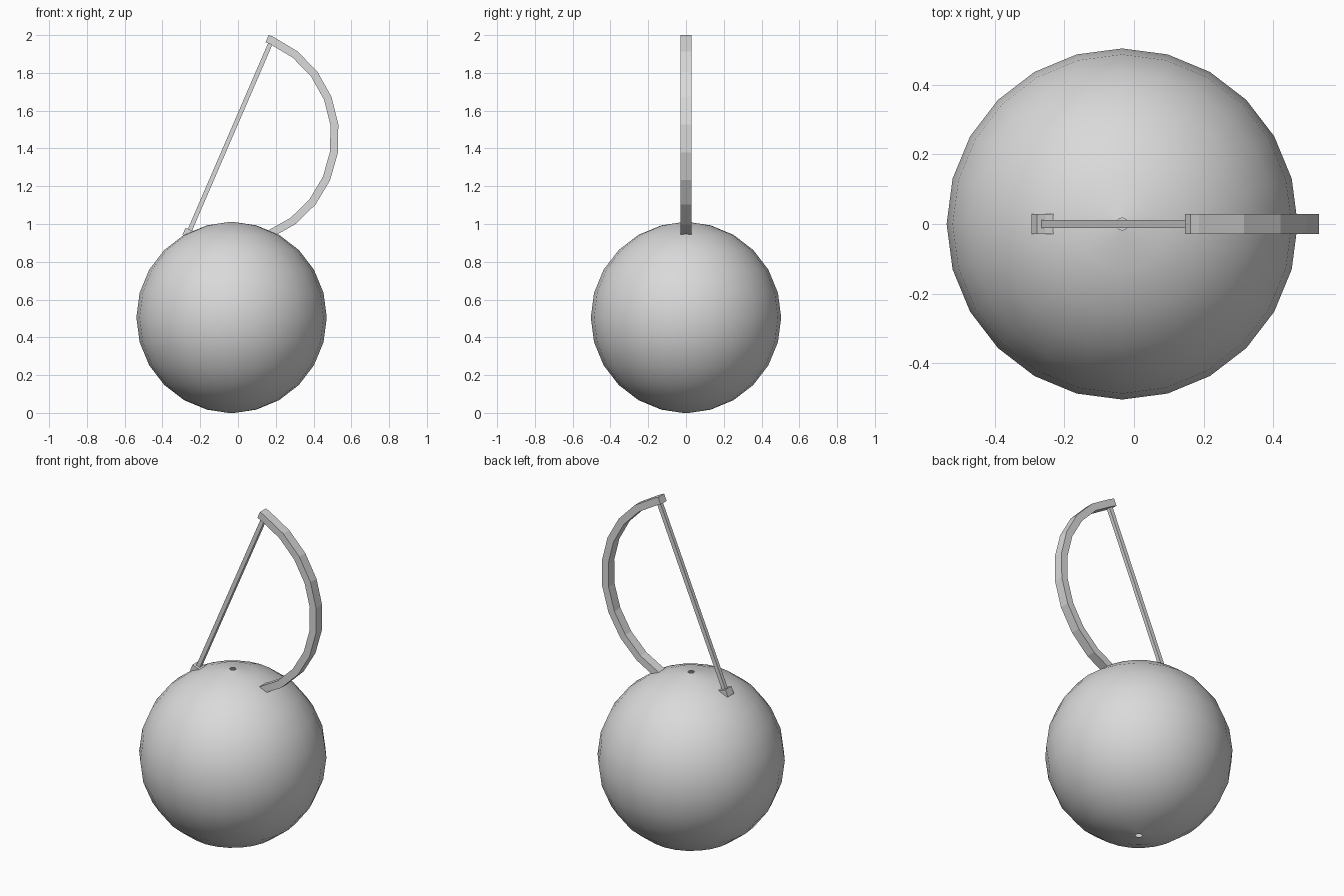
import bpy
import bmesh
from math import sin, cos, pi, radians
from mathutils import Vector

cube = bpy.data.objects.get("Cube")
if cube:
    bpy.data.objects.remove(cube, do_unlink=True)

grey = bpy.data.materials.new("plain grey")
grey.use_nodes = True
grey.diffuse_color = (0.7, 0.7, 0.7, 1)
grey.node_tree.nodes["Principled BSDF"].inputs["Base Color"].default_value = (0.7, 0.7, 0.7, 1)


def make_object(name, bm, smooth=False):
    bmesh.ops.recalc_face_normals(bm, faces=bm.faces)
    mesh = bpy.data.meshes.new(name)
    bm.to_mesh(mesh)
    bm.free()
    mesh.materials.append(grey)
    for poly in mesh.polygons:
        poly.use_smooth = smooth
    obj = bpy.data.objects.new(name, mesh)
    bpy.context.collection.objects.link(obj)
    return obj


def bridge_rings(bm, rings):
    for a, b in zip(rings, rings[1:]):
        n = len(a)
        for i in range(n):
            j = (i + 1) % n
            bm.faces.new((a[i], a[j], b[j], b[i]))


# Ball: a lathed shell with a small round hole at each pole
SEGMENTS, RADIUS, HOLE = 24, 0.504, 0.017
bm = bmesh.new()
profile = [(HOLE, -RADIUS)]
for i in range(1, 12):
    lat = -pi / 2 + pi * i / 12
    profile.append((RADIUS * cos(lat), RADIUS * sin(lat)))
profile.append((HOLE, RADIUS))
rings = []
for r, z in profile:
    rings.append([bm.verts.new((r * cos(2 * pi * k / SEGMENTS),
                                r * sin(2 * pi * k / SEGMENTS), z))
                  for k in range(SEGMENTS)])
bridge_rings(bm, rings)
ball = make_object("ball", bm, smooth=True)
ball.location = (-0.034, 0, 0.505)
ball.scale.z = 0.505 / RADIUS

# Bow: half circle of square section with short straight ends
TILT = radians(66.65)
CENTRE = Vector((-0.042, 0, 1.461))
BOW_RADIUS, HALF_WIDTH, HALF_DEPTH, TIP = 0.556, 0.021, 0.028, 0.026
chord = Vector((cos(TILT), 0, sin(TILT)))
back = Vector((-sin(TILT), 0, cos(TILT)))

stations = [(TILT, TIP)]
stations += [(TILT - pi * i / 12, 0) for i in range(13)]
stations.append((TILT - pi, TIP))

bm = bmesh.new()
rings = []
for angle, shift in stations:
    out = Vector((cos(angle), 0, sin(angle)))
    ring = []
    for side, y in ((-1, -1), (1, -1), (1, 1), (-1, 1)):
        p = CENTRE + out * (BOW_RADIUS + side * HALF_WIDTH) + back * shift
        p.y = y * HALF_DEPTH
        ring.append(bm.verts.new(p))
    rings.append(ring)
bridge_rings(bm, rings)
bm.faces.new(rings[0])
bm.faces.new(rings[-1])
make_object("bow", bm)

# String: straight square rod joining the two tips of the bow
bm = bmesh.new()
bmesh.ops.create_cube(bm, size=1)
for v in bm.verts:
    v.co = Vector((v.co.x * 0.024, v.co.y * 0.022, v.co.z * 1.09))
string = make_object("string", bm)
string.location = CENTRE
string.rotation_euler.y = pi / 2 - TILT
